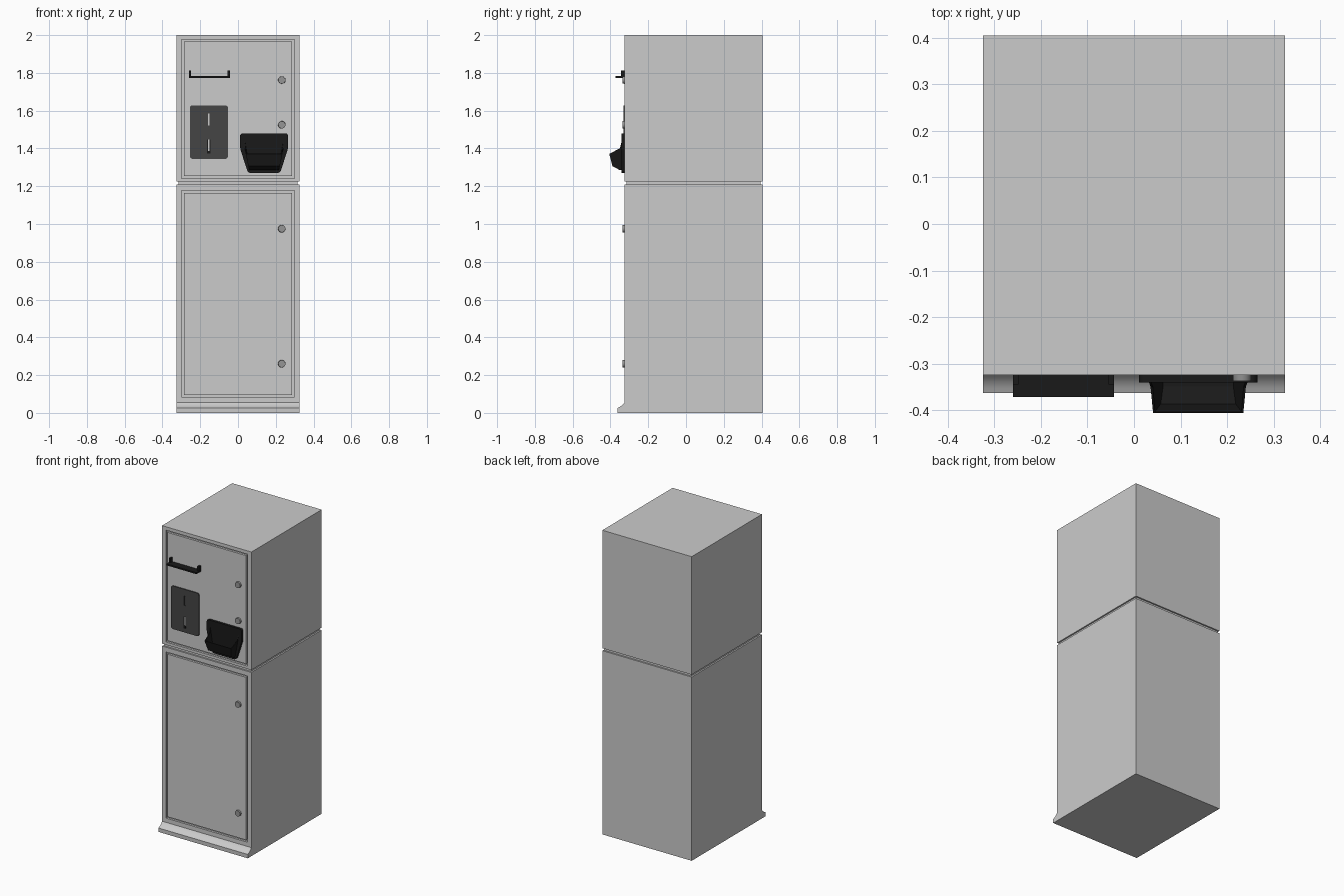
import bpy, bmesh, math
from mathutils import Matrix

if "Cube" in bpy.data.objects:
    bpy.data.objects.remove(bpy.data.objects["Cube"])


def material(name, v):
    m = bpy.data.materials.new(name)
    m.diffuse_color = (v, v, v, 1)
    m.use_nodes = True
    m.node_tree.nodes["Principled BSDF"].inputs["Base Color"].default_value = m.diffuse_color
    return m


BLACK = material("black_plastic", 0.01)
DARK = material("dark_panel", 0.06)
STEEL = material("lock_steel", 0.3)


def finish(name, bm, mat=None, smooth=False):
    bmesh.ops.recalc_face_normals(bm, faces=bm.faces[:])
    me = bpy.data.meshes.new(name)
    bm.to_mesh(me)
    bm.free()
    ob = bpy.data.objects.new(name, me)
    bpy.context.collection.objects.link(ob)
    if mat:
        me.materials.append(mat)
    if smooth:
        bpy.ops.object.select_all(action='DESELECT')
        ob.select_set(True)
        bpy.context.view_layer.objects.active = ob
        bpy.ops.object.shade_smooth_by_angle(angle=math.radians(35))
    return ob


def rings(name, loops):
    """Closed skin through nested rectangles (half_x, z0, z1, y)."""
    bm = bmesh.new()
    rows = [[bm.verts.new(p) for p in ((-w, y, a), (w, y, a), (w, y, b), (-w, y, b))]
            for w, a, b, y in loops]
    for r, s in zip(rows, rows[1:]):
        for i in range(4):
            j = (i + 1) % 4
            bm.faces.new((r[i], r[j], s[j], s[i]))
    bm.faces.new(rows[0])
    bm.faces.new(rows[-1])
    return finish(name, bm)


def plate(name, outline, y0, y1, mat=None, radius=0.0):
    """Outline in x/z, extruded along y, with optional rounded corners."""
    bm = bmesh.new()
    a = [bm.verts.new((x, y0, z)) for x, z in outline]
    b = [bm.verts.new((x, y1, z)) for x, z in outline]
    n = len(a)
    bm.faces.new(a)
    bm.faces.new(b)
    for i in range(n):
        j = (i + 1) % n
        bm.faces.new((a[i], a[j], b[j], b[i]))
    if radius:
        edges = [e for e in bm.edges if abs(e.verts[0].co.y - e.verts[1].co.y) > 1e-5]
        bmesh.ops.bevel(bm, geom=edges, offset=radius, segments=5, profile=0.5,
                        affect='EDGES')
    return finish(name, bm, mat, bool(radius))


def rect(x0, x1, z0, z1):
    return [(x0, z0), (x1, z0), (x1, z1), (x0, z1)]


W, F, B = 0.325, -0.325, 0.405


# cabinet halves, each with a grooved door on its front
def cabinet(name, z0, z1, d0, d1):
    rings(name, [(W, z0, z1, B), (W, z0, z1, F),
                 (0.298, d0, d1, F), (0.298, d0, d1, F + 0.014),
                 (0.286, d0 + 0.012, d1 - 0.012, F + 0.014),
                 (0.286, d0 + 0.012, d1 - 0.012, F)])


cabinet("lower_cabinet", 0, 1.208, 0.084, 1.177)
cabinet("upper_cabinet", 1.224, 2.0, 1.242, 1.978)
plate("cabinet_joint", rect(-W + 0.01, W - 0.01, 1.2, 1.23), F + 0.01, B - 0.01)

# sloping kick plinth
bm = bmesh.new()
profile = [(F, 0), (-0.362, 0), (-0.363, 0.026), (-0.352, 0.031), (-0.34, 0.039),
           (-0.331, 0.048), (F, 0.056)]
face = bm.faces.new([bm.verts.new((-W, y, z)) for y, z in profile])
ext = bmesh.ops.extrude_face_region(bm, geom=[face])
bmesh.ops.translate(bm, vec=(2 * W, 0, 0),
                    verts=[v for v in ext["geom"] if isinstance(v, bmesh.types.BMVert)])
finish("kick_plinth", bm, None, True)

# round door locks
for i, z in enumerate((0.26, 0.975, 1.525, 1.762)):
    bm = bmesh.new()
    bmesh.ops.create_cone(bm, cap_ends=True, segments=24, radius1=0.02, radius2=0.019,
                          depth=0.016,
                          matrix=Matrix.Translation((0.232, F - 0.004, z))
                          @ Matrix.Rotation(math.pi / 2, 4, 'X'))
    finish(f"door_lock_{i + 1}", bm, STEEL, True)

# ticket shelf with upright ends
plate("ticket_shelf", rect(-0.26, -0.043, 1.774, 1.784), -0.372, F, BLACK)
for side, x in (("left", -0.26), ("right", -0.055)):
    plate(f"shelf_end_{side}", rect(x, x + 0.012, 1.774, 1.812), -0.345, F, BLACK)

# coin panel with slots cut through to the door
panel = plate("coin_panel", rect(-0.255, -0.053, 1.345, 1.628), -0.332, F, DARK, 0.014)
for name, r in (("upper_slot_cutter", rect(-0.159, -0.151, 1.522, 1.584)),
                ("lower_slot_cutter", rect(-0.165, -0.145, 1.372, 1.447))):
    cut = plate(name, r, -0.36, -0.30)
    cut.hide_render = True
    cut.hide_set(True)
    mod = panel.modifiers.new(name, 'BOOLEAN')
    mod.object = cut
    mod.operation = 'DIFFERENCE'
    mod.solver = 'EXACT'

# dark cheeks and sill inside the lower slot
for side, x in (("left", -0.165), ("right", -0.150)):
    plate(f"slot_cheek_{side}", rect(x, x + 0.005, 1.372, 1.447), -0.330, F, BLACK)
plate("slot_sill", rect(-0.161, -0.149, 1.372, 1.386), -0.331, F, BLACK)

# coin tray: tapered back plate
CX = 0.138
half = [(0.085, 1.27), (0.127, 1.40), (0.127, 1.48)]
plate("tray_back_plate", [(CX + x, z) for x, z in half]
      + [(CX - x, z) for x, z in reversed(half)], -0.341, F, BLACK, 0.014)

# coin tray: open bowl, side profile (y, z, half width)
section = [(-0.336, 1.455, 0.105), (-0.35, 1.40, 0.1), (-0.405, 1.372, 0.095),
           (-0.388, 1.308, 0.082), (-0.35, 1.287, 0.077), (-0.336, 1.287, 0.077)]
bm = bmesh.new()
left, right = ([bm.verts.new((CX + s * w, y, z)) for y, z, w in section] for s in (-1, 1))
bm.faces.new(left)
bm.faces.new(right)
for i in range(2, len(section) - 1):
    bm.faces.new((left[i], left[i + 1], right[i + 1], right[i]))
bowl = finish("tray_bowl", bm, BLACK)
mod = bowl.modifiers.new("wall", 'SOLIDIFY')
mod.thickness = 0.005
mod.offset = 0
